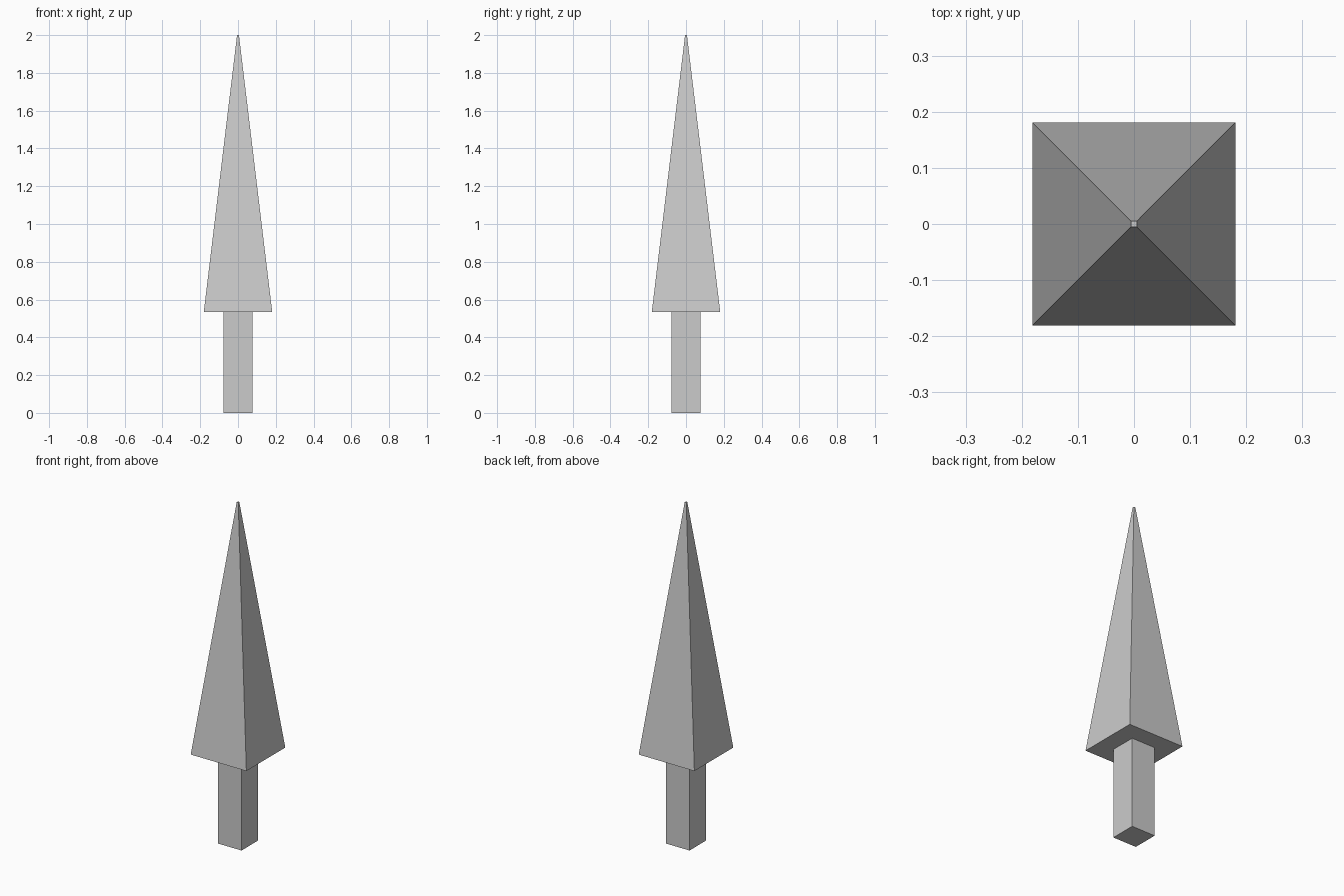
import bpy
import math

cube = bpy.data.objects.get("Cube")
if cube:
    bpy.data.objects.remove(cube, do_unlink=True)

# One plain grey for the whole tree
grey = bpy.data.materials.new("plain_grey")
grey.use_nodes = True
colour = (0.6, 0.6, 0.6, 1)
grey.diffuse_color = colour
grey.node_tree.nodes["Principled BSDF"].inputs["Base Color"].default_value = colour


def square_taper(name, half_bottom, half_top, z_bottom, z_top):
    """Four-sided column with axis-aligned faces."""
    bpy.ops.mesh.primitive_cone_add(
        vertices=4,
        radius1=half_bottom * math.sqrt(2),
        radius2=half_top * math.sqrt(2),
        depth=z_top - z_bottom,
        location=(0, 0, (z_bottom + z_top) / 2),
        rotation=(0, 0, math.pi / 4),
    )
    obj = bpy.context.object
    obj.name = name
    bpy.ops.object.transform_apply(location=True, rotation=True, scale=True)
    obj.data.materials.append(grey)
    return obj


# Trunk and tall pointed crown with a tiny flat tip
square_taper("trunk", 0.077, 0.077, 0, 0.535)
square_taper("crown", 0.181, 0.005, 0.535, 2)
